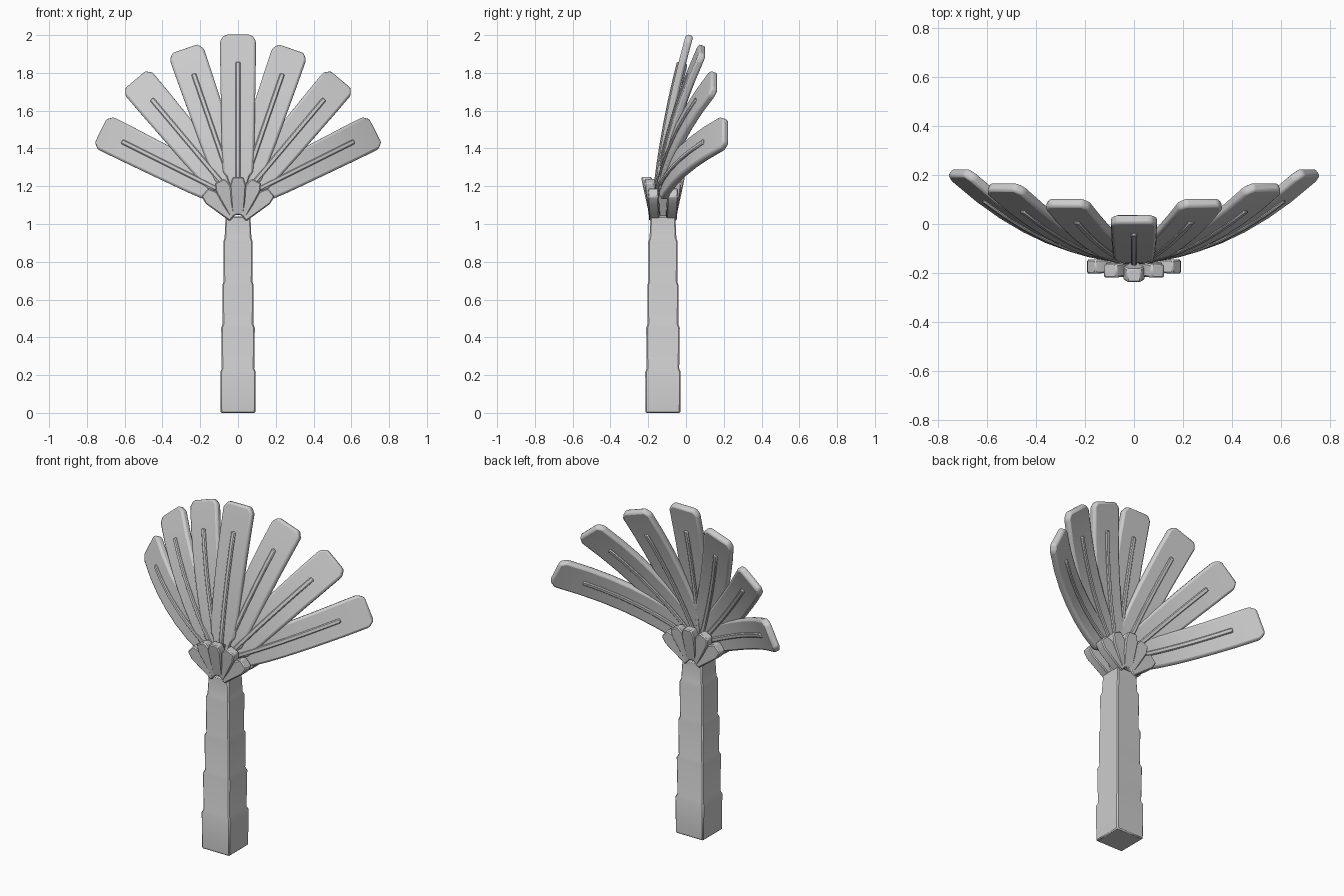
import bpy, bmesh, math
from mathutils import Vector

if "Cube" in bpy.data.objects:
    bpy.data.objects.remove(bpy.data.objects["Cube"])

CY = -0.122  # trunk axis in y


def loft(name, rings, bevel=0.0, segs=1, angle=40):
    """Skin a list of four-cornered rings into a closed solid."""
    bm = bmesh.new()
    rows = [[bm.verts.new(p) for p in ring] for ring in rings]
    for a, b in zip(rows, rows[1:]):
        for i in range(4):
            j = (i + 1) % 4
            bm.faces.new((a[i], a[j], b[j], b[i]))
    bm.faces.new(rows[0][::-1])
    bm.faces.new(rows[-1])
    bmesh.ops.recalc_face_normals(bm, faces=bm.faces)
    me = bpy.data.meshes.new(name)
    bm.to_mesh(me)
    bm.free()
    ob = bpy.data.objects.new(name, me)
    bpy.context.collection.objects.link(ob)
    if bevel:
        m = ob.modifiers.new("bevel", 'BEVEL')
        m.width = bevel
        m.segments = segs
        m.limit_method = 'ANGLE'
        m.angle_limit = math.radians(angle)
    bpy.context.view_layer.objects.active = ob
    ob.select_set(True)
    bpy.ops.object.shade_smooth_by_angle(angle=math.radians(35))
    ob.select_set(False)
    return ob


def ring(c, side, hw, depth):
    """Rectangle around c: half-width hw along side, half-depth along the depth vector."""
    return [c - side * hw - depth, c + side * hw - depth,
            c + side * hw + depth, c - side * hw + depth]


# Trunk: stacked square segments, each flaring slightly to a ledge
X = Vector((1, 0, 0))
profile = [(0, .092), (.215, .094), (.235, .086), (.45, .089), (.47, .081),
           (.675, .083), (.695, .076), (.905, .078), (.925, .071), (1.04, .066)]
loft("trunk", [ring(Vector((0, CY, z)), X, r, Vector((0, r, 0))) for z, r in profile],
     .006, 1, 60)

# Cut frond stubs: a fan of five on the front and five on the back
for face, label in ((-1, "front"), (1, "back")):
    for i in range(-2, 3):
        a = math.radians(25 * i)
        d = Vector((math.sin(a), 0, math.cos(a)))
        side = Vector((math.cos(a), 0, -math.sin(a)))
        lean = .088 - .018 * abs(i)
        rings = []
        for r, hw, f in ((.03, .032, 0), (.185, .043, .8), (.23, .028, 1)):
            off = .045 + (lean - .045) * f
            c = Vector((0, CY + face * off, 1.02)) + d * r
            rings.append(ring(c, side, hw, Vector((0, .028, 0))))
        loft(f"stub_{label}_{i + 3}", rings, .006)

# Leaves: root (x, y, z), tip (x, y, z), share of the backward bend that is linear
LEAVES = [((0, -.14, 1.22), (0, .02, 2.0), .6),
          ((.03, -.135, 1.20), (.28, .088, 1.925), .5),
          ((.065, -.13, 1.195), (.54, .153, 1.76), .38),
          ((.10, -.122, 1.18), (.72, .213, 1.49), .27)]
OUTLINE = [(0, .04), (.07, .08), (.2, .085), (.35, .088), (.5, .09),
           (.65, .092), (.8, .094), (.96, .095), (1, .07)]


def leaf(label, root, tip, lin):
    root, tip = Vector(root), Vector(tip)
    ax = tip - root
    length = math.hypot(ax.x, ax.z)
    side = Vector((ax.z, 0, -ax.x)) / length

    def point(t):
        p = root.lerp(tip, t)
        p.y = root.y + ax.y * (lin * t + (1 - lin) * t * t)
        return p

    def normal(t):
        tan = point(t + .01) - point(t - .01)
        return side.cross(tan).normalized()

    loft("leaf_" + label, [ring(point(t), side, w, normal(t) * .02) for t, w in OUTLINE],
         .012, 2, 30)
    # Midrib stands proud on both faces and runs down into the crown
    rib = [ring(Vector((root.x * .3, CY, 1.05)), side, .014, normal(0) * .02)]
    rib += [ring(point(t), side, .013, normal(t) * .029)
            for t in (0, .12, .25, .4, .55, .68, .81)]
    loft("midrib_" + label, rib, .005, 1, 40)


for n, (root, tip, lin) in enumerate(LEAVES):
    for s, tag in ((1, "right"), (-1, "left")):
        if n == 0:
            if s == 1:
                leaf("centre", root, tip, lin)
            continue
        leaf(f"{tag}_{n}", (s * root[0], *root[1:]), (s * tip[0], *tip[1:]), lin)
